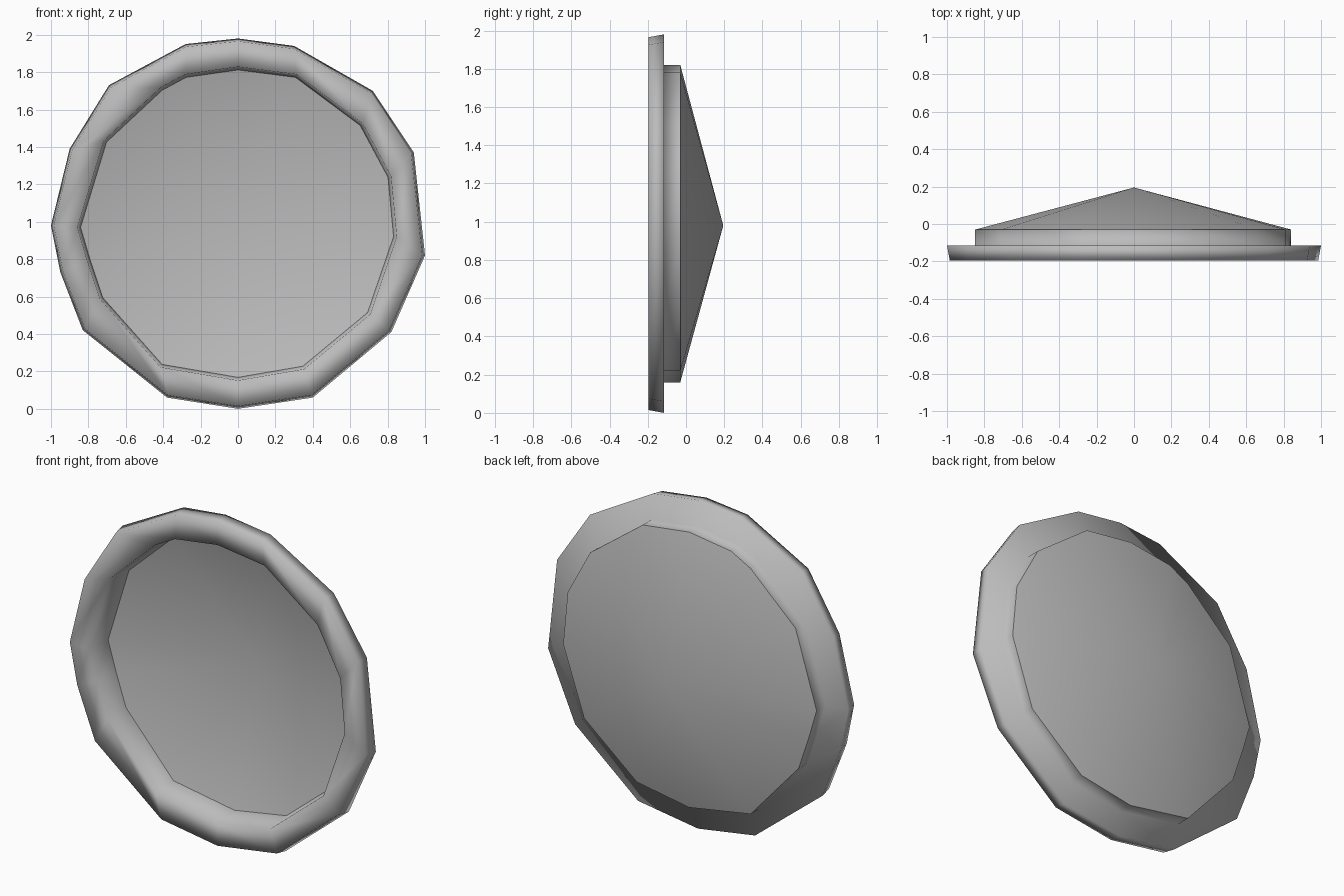
import bpy
import bmesh
from mathutils import Vector

default_cube = bpy.data.objects.get("Cube")
if default_cube:
    bpy.data.objects.remove(default_cube, do_unlink=True)

CENTRE = Vector((0, 0.98))

# Uneven hand-cut outlines (x, z), clockwise from the top
rim_outline = [
    (0, 1.98), (.3, 1.94), (.72, 1.7), (.94, 1.37), (1, .82),
    (.82, .41), (.4, .06), (0, 0), (-.38, .06), (-.83, .42),
    (-.95, .73), (-1, .98), (-.9, 1.39), (-.69, 1.73), (-.28, 1.95)]
bowl_outline = [
    (0, 1.82), (.31, 1.78), (.66, 1.52), (.81, 1.24), (.84, .92),
    (.7, .51), (.35, .22), (0, .16), (-.41, .23), (-.73, .59),
    (-.8, .8), (-.85, .97), (-.71, 1.43), (-.41, 1.71), (-.28, 1.78)]


def make_material(name, colour):
    material = bpy.data.materials.new(name)
    material.use_nodes = True
    material.diffuse_color = colour
    shader = next(node for node in material.node_tree.nodes
                  if node.type == "BSDF_PRINCIPLED")
    shader.inputs["Base Color"].default_value = colour
    return material


def add_ring(bm, outline, scale, depth):
    """Place one scaled outline at the given depth along y."""
    ring = []
    for point in outline:
        spot = CENTRE + (Vector(point) - CENTRE) * scale
        ring.append(bm.verts.new((spot.x, depth, spot.y)))
    return ring


def bridge(bm, first, second):
    """Join two matching rings with quads."""
    count = len(first)
    for i in range(count):
        j = (i + 1) % count
        bm.faces.new((first[i], first[j], second[j], second[i]))


def add_cone(bm, ring, depth):
    """Close a ring to a point and keep its border crisp."""
    tip = bm.verts.new((CENTRE.x, depth, CENTRE.y))
    for i, vert in enumerate(ring):
        after = ring[(i + 1) % len(ring)]
        bm.faces.new((vert, after, tip))
        bm.edges.get((vert, after)).smooth = False


def build_lid(name, material):
    bm = bmesh.new()
    # Back cone border, wall, rim and hollow inside, in order
    rings = [
        add_ring(bm, bowl_outline, 1.0, -.03),
        add_ring(bm, bowl_outline, 1.0, -.115),
        add_ring(bm, rim_outline, 1.0, -.115),
        add_ring(bm, rim_outline, .985, -.195),
        add_ring(bm, bowl_outline, 1.01, -.195),
        add_ring(bm, bowl_outline, .99, -.035)]
    for first, second in zip(rings, rings[1:]):
        bridge(bm, first, second)
    add_cone(bm, rings[0], .195)
    add_cone(bm, rings[-1], .185)

    bmesh.ops.recalc_face_normals(bm, faces=bm.faces)
    for face in bm.faces:
        face.smooth = True

    mesh = bpy.data.meshes.new(name)
    bm.to_mesh(mesh)
    bm.free()
    mesh.materials.append(material)
    lid = bpy.data.objects.new(name, mesh)
    bpy.context.scene.collection.objects.link(lid)
    return lid


build_lid("conical_lid", make_material("plain_grey", (.5, .5, .5, 1)))
